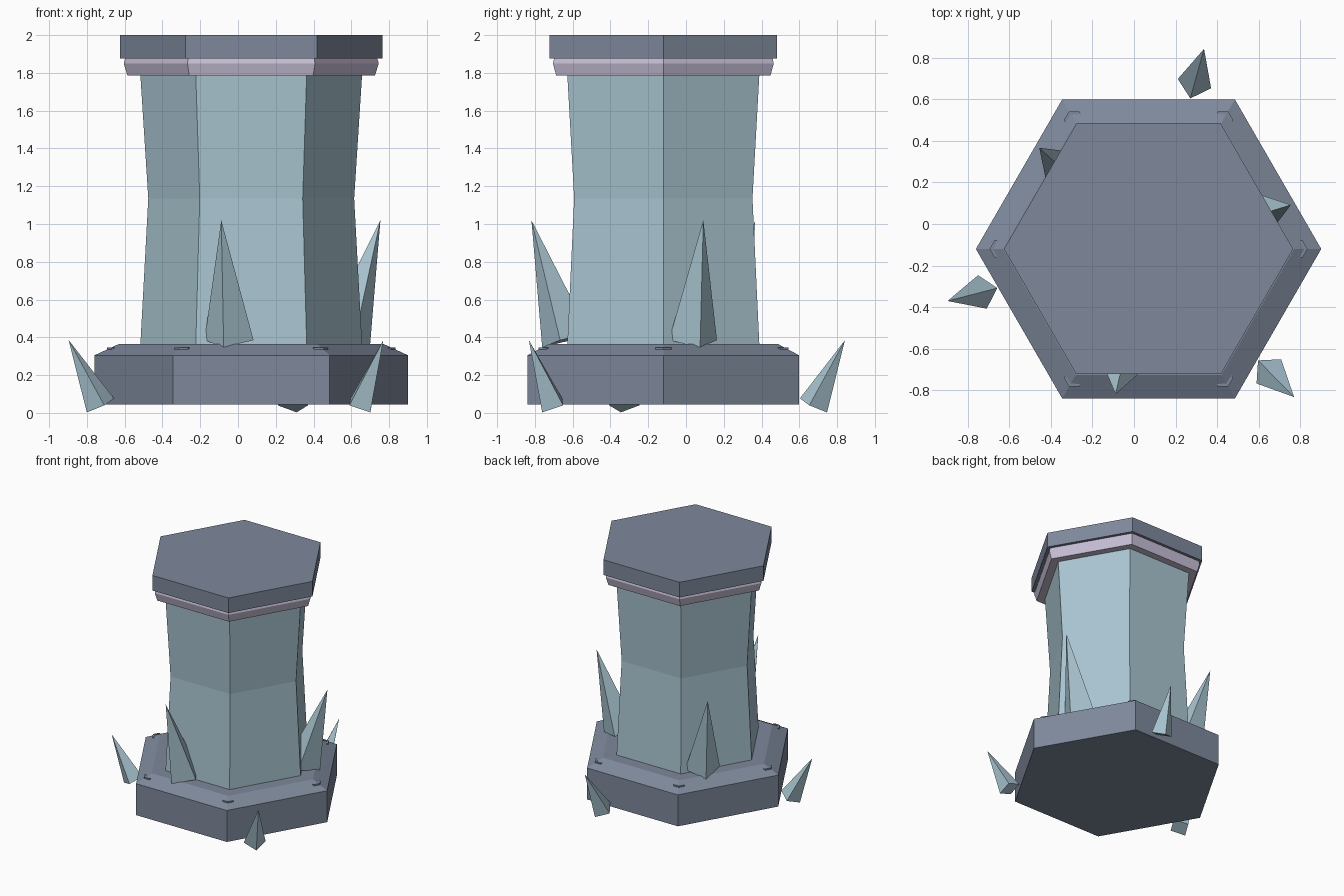
import bpy, bmesh, math
from mathutils import Vector

if "Cube" in bpy.data.objects:
    bpy.data.objects.remove(bpy.data.objects["Cube"], do_unlink=True)

CENTRE = Vector((0.07, -0.12, 0))


def material(name, rgb):
    mat = bpy.data.materials.new(name)
    mat.use_nodes = True
    mat.diffuse_color = (*rgb, 1)
    mat.node_tree.nodes["Principled BSDF"].inputs["Base Color"].default_value = (*rgb, 1)
    return mat


stone = material("slate stone", (0.21, 0.25, 0.33))
ice = material("pale blue crystal", (0.40, 0.56, 0.64))
lavender = material("lavender trim", (0.58, 0.53, 0.68))


def finish(name, bm, mat):
    bmesh.ops.recalc_face_normals(bm, faces=bm.faces)
    mesh = bpy.data.meshes.new(name)
    bm.to_mesh(mesh)
    bm.free()
    mesh.materials.append(mat)
    obj = bpy.data.objects.new(name, mesh)
    bpy.context.collection.objects.link(obj)
    return obj


def polar(radius, degrees, z):
    a = math.radians(degrees)
    return CENTRE + Vector((radius * math.cos(a), radius * math.sin(a), z))


def hex_stack(name, profile, mat):
    """Stack hexagonal rings given as (radius, height) and cap both ends."""
    bm = bmesh.new()
    rings = [[bm.verts.new(polar(r, 60 * i, z)) for i in range(6)] for r, z in profile]
    for low, high in zip(rings, rings[1:]):
        for i in range(6):
            j = (i + 1) % 6
            bm.faces.new((low[i], low[j], high[j], high[i]))
    bm.faces.new(rings[0])
    bm.faces.new(rings[-1])
    return finish(name, bm, mat)


def spike(name, angle, base, tip, radius):
    """Four-sided spike leaning outward; base and tip are (distance, height)."""
    bm = bmesh.new()
    foot, apex = polar(base[0], angle, base[1]), polar(tip[0], angle, tip[1])
    axis = (apex - foot).normalized()
    side = Vector((0, 0, 1)).cross(polar(1, angle, 0) - CENTRE)
    out = side.cross(axis).normalized()
    corners = [bm.verts.new(foot + d * radius) for d in (out, side, -out, -side)]
    point = bm.verts.new(apex)
    for i in range(4):
        bm.faces.new((corners[i], corners[(i + 1) % 4], point))
    bm.faces.new(corners)
    return finish(name, bm, ice)


def chevron(name, angle):
    """Raised corner mark following the two edges that meet at a corner."""
    bm = bmesh.new()
    out = polar(1, angle, 0) - CENTRE
    side = Vector((0, 0, 1)).cross(out)
    outline = [(0.764, 0), (0.74, 0.042), (0.725, 0.042),
               (0.747, 0), (0.725, -0.042), (0.74, -0.042)]
    loops = [[bm.verts.new(CENTRE + out * r + side * t + Vector((0, 0, z)))
              for r, t in outline] for z in (0.32, 0.347)]
    for i in range(6):
        j = (i + 1) % 6
        bm.faces.new((loops[0][i], loops[0][j], loops[1][j], loops[1][i]))
    for loop in loops:
        bm.faces.new(loop)
    return finish(name, bm, stone)


# Pillar body
hex_stack("base", [(0.83, 0.045), (0.83, 0.305), (0.70, 0.365)], stone)
hex_stack("column", [(0.587, 0.36), (0.545, 1.135), (0.587, 1.79)], ice)
hex_stack("collar", [(0.655, 1.785), (0.675, 1.85), (0.668, 1.876)], lavender)
hex_stack("cap", [(0.695, 1.875), (0.695, 2.0)], stone)

# Corner marks on the sloped edge of the base
for i in range(6):
    chevron(f"corner_mark_{i + 1}", 60 * i)

# Crystals, repeated three times around the pillar
for i in range(3):
    spike(f"large_crystal_{i + 1}", 17.2 + 120 * i, (0.53, 0.385), (0.716, 1.02), 0.133)
    spike(f"small_crystal_{i + 1}", 74.5 + 120 * i, (0.825, 0.04), (0.998, 0.385), 0.083)
